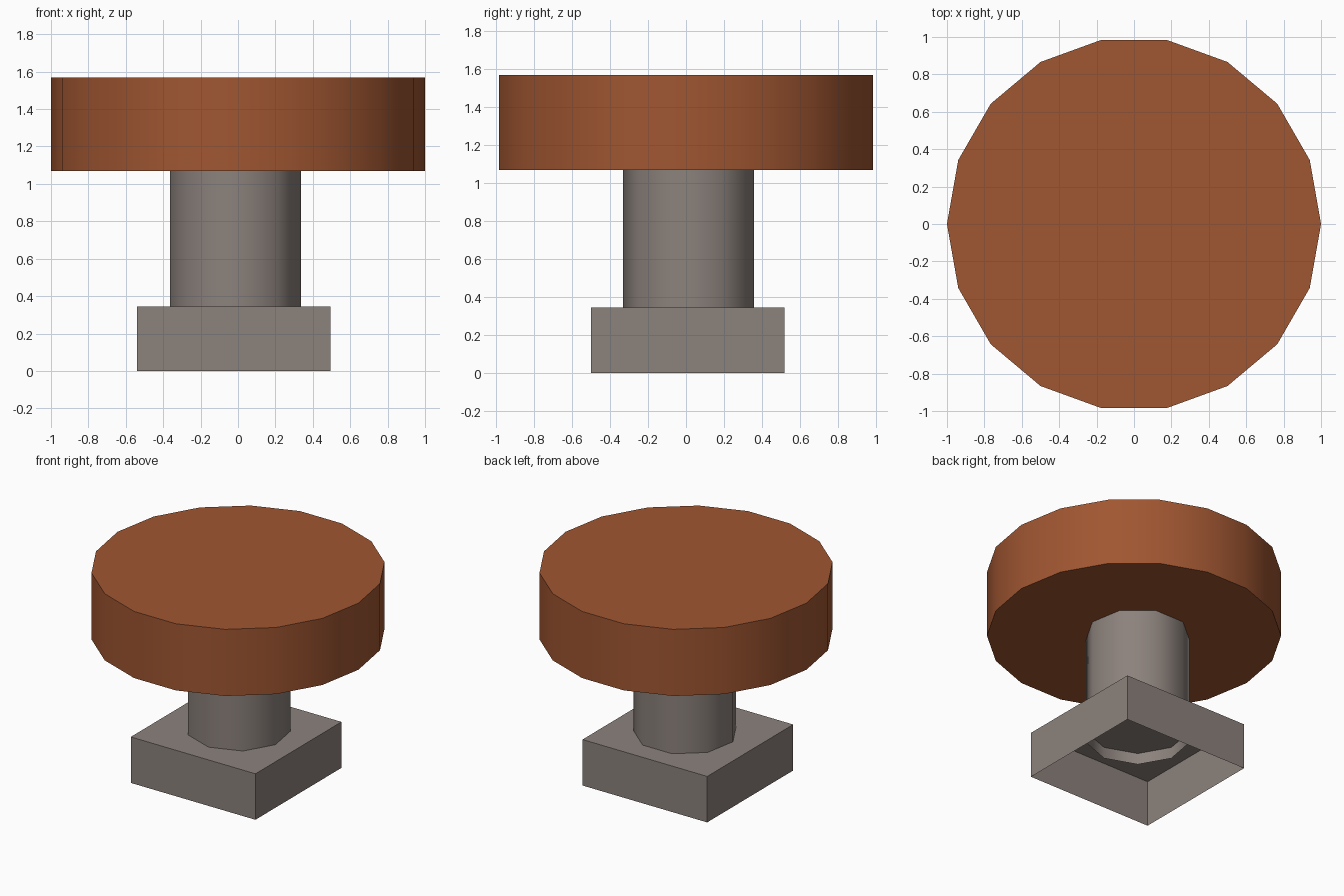
import bpy, bmesh
from math import radians
from mathutils import Matrix, Vector

cube = bpy.data.objects.get("Cube")
if cube:
    bpy.data.objects.remove(cube, do_unlink=True)


def material(name, rgb):
    mat = bpy.data.materials.new(name)
    mat.use_nodes = True
    colour = (*rgb, 1)
    mat.diffuse_color = colour
    mat.node_tree.nodes["Principled BSDF"].inputs["Base Color"].default_value = colour
    return mat


def finish(bm, name, mat):
    mesh = bpy.data.meshes.new(name)
    bm.to_mesh(mesh)
    bm.free()
    obj = bpy.data.objects.new(name, mesh)
    mesh.materials.append(mat)
    bpy.context.collection.objects.link(obj)
    bpy.ops.object.select_all(action="DESELECT")
    obj.select_set(True)
    bpy.context.view_layer.objects.active = obj
    bpy.ops.object.shade_smooth_by_angle(angle=radians(50))
    return obj


def prism(name, mat, sides, radius, centre, z0, z1, turn=0, capped=True):
    """Upright prism; turn is the direction of its first corner in degrees."""
    bm = bmesh.new()
    place = Matrix.Translation((*centre, (z0 + z1) / 2))
    # Blender's cone starts its first corner on +y
    spin = Matrix.Rotation(radians(turn - 90), 4, "Z")
    bmesh.ops.create_cone(bm, cap_ends=capped, segments=sides, radius1=radius,
                          radius2=radius, depth=z1 - z0, matrix=place @ spin)
    return finish(bm, name, mat)


def open_box(name, mat, low, high):
    """Box with no bottom face."""
    bm = bmesh.new()
    low, high = Vector(low), Vector(high)
    place = Matrix.Translation((low + high) / 2) @ Matrix.Diagonal((*(high - low), 1))
    bmesh.ops.create_cube(bm, size=1, matrix=place)
    bm.normal_update()
    bottom = [f for f in bm.faces if f.normal.z < -0.5]
    bmesh.ops.delete(bm, geom=bottom, context="FACES_ONLY")
    return finish(bm, name, mat)


rust = material("rust brown", (0.35, 0.093, 0.031))
stone = material("warm grey", (0.262, 0.223, 0.202))

# Hollow square foot
open_box("base", stone, (-0.54, -0.5, 0), (0.495, 0.52, 0.345))
# Nine-sided tube poking through the foot and into the top
prism("column", stone, 9, 0.356, (-0.013, 0.024), 0.26, 1.12, turn=-90, capped=False)
# Thick round top
prism("round_top", rust, 18, 1.0, (0, 0), 1.07, 1.57, turn=0)
